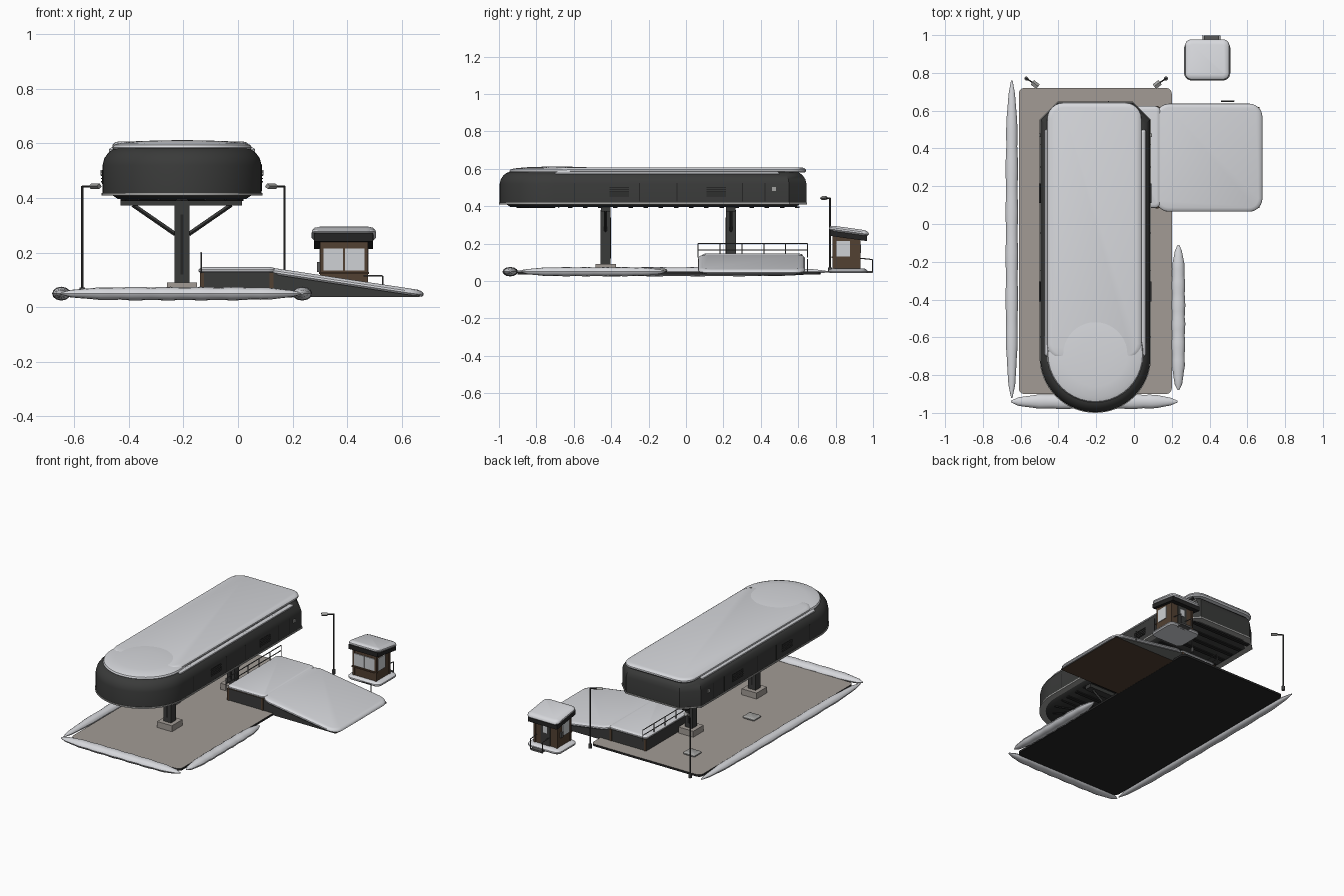
import bpy, bmesh, math
from mathutils import Vector

if "Cube" in bpy.data.objects:
    bpy.data.objects.remove(bpy.data.objects["Cube"])

def mat(name, r, g, b):
    m = bpy.data.materials.new(name)
    m.diffuse_color = (r, g, b, 1)
    m.use_nodes = True
    m.node_tree.nodes["Principled BSDF"].inputs["Base Color"].default_value = m.diffuse_color
    return m

SNOW = mat("snow", 0.68, 0.69, 0.72)
PAVE = mat("paving", 0.36, 0.33, 0.30)
DARK = mat("charcoal", 0.042, 0.043, 0.042)
BLACK = mat("near_black", 0.018, 0.018, 0.018)
BROWN = mat("brown_wood", 0.085, 0.052, 0.032)
METAL = mat("grey_metal", 0.10, 0.10, 0.10)
TRIM = mat("pale_trim", 0.36, 0.36, 0.35)
GLASS = mat("pale_glass", 0.62, 0.64, 0.66)

def finish(name, bm, *mats):
    bmesh.ops.recalc_face_normals(bm, faces=bm.faces)
    me = bpy.data.meshes.new(name)
    bm.to_mesh(me)
    bm.free()
    for m in mats:
        me.materials.append(m)
    me.shade_smooth()
    me.set_sharp_from_angle(angle=math.radians(35))
    ob = bpy.data.objects.new(name, me)
    bpy.context.collection.objects.link(ob)
    return ob

def loft(name, rings, *mats):
    """Skin a list of equally long point rings and cap both ends."""
    bm = bmesh.new()
    rows = [[bm.verts.new(p) for p in r] for r in rings]
    n = len(rows[0])
    for a, b in zip(rows, rows[1:]):
        for i in range(n):
            bm.faces.new((a[i], a[(i + 1) % n], b[(i + 1) % n], b[i]))
    bm.faces.new(rows[0][::-1])
    bm.faces.new(rows[-1])
    return finish(name, bm, *mats)

def box(name, x0, x1, y0, y1, z0, z1, m, shear=lambda x, y: 0):
    pts = [(x0, y0), (x1, y0), (x1, y1), (x0, y1)]
    return loft(name, [[(x, y, z + shear(x, y)) for x, y in pts] for z in (z0, z1)], m)

def rod(name, p, q, r, m, sides=8):
    p, q = Vector(p), Vector(q)
    d = (q - p).normalized()
    u = d.orthogonal().normalized()
    v = d.cross(u)
    turn = [math.tau * (i + 0.5) / sides for i in range(sides)]
    return loft(name, [[c + r * (u * math.cos(t) + v * math.sin(t)) for t in turn] for c in (p, q)], m)

def rounded(x0, x1, y0, y1, r, i=0.0):
    pts = []
    for k, (cx, cy) in enumerate([(x1 - r, y1 - r), (x0 + r, y1 - r), (x0 + r, y0 + r), (x1 - r, y0 + r)]):
        for s in range(7):
            t = math.pi / 2 * (k + s / 6)
            pts.append((cx + (r - i) * math.cos(t), cy + (r - i) * math.sin(t)))
    return pts

def snow_slab(name, x0, x1, y0, y1, z0, z1, r=0.05, shear=lambda x, y: 0, m=SNOW):
    h = z1 - z0
    prof = [(0, 0.3), (0.3, 0), (0.6, 0.05), (0.85, 0.3), (1, 0.9)]
    return loft(name, [[(x, y, z0 + h * f + shear(x, y)) for x, y in rounded(x0, x1, y0, y1, r, i * h)]
                       for f, i in prof], m)

# Paved ground slab with dark underside
slab = loft("ground_slab", [[(x, y, z) for x, y in rounded(-0.61, 0.2, -0.9, 0.72, 0.03)]
                            for z in (0.036, 0.05)], PAVE, BLACK)
for p in slab.data.polygons:
    p.material_index = 1 if p.normal.z < 0.5 else 0

# Ploughed snow banks: tapered mounds along the slab edges
def bank(name, a, b, w):
    a, b = Vector(a), Vector(b)
    d = (b - a).normalized()
    side = Vector((d.y, -d.x))
    rings = []
    for k in range(25):
        t = k / 24
        s = max(0.12, (1 - abs(2 * t - 1) ** 5) ** 0.6) * (1 + 0.06 * math.sin(k * 1.9))
        c = a.lerp(b, t)
        ring = []
        for j in range(12):
            q = math.tau * j / 12
            o = c + side * (w / 2 * s * math.cos(q))
            ring.append((o.x, o.y, 0.05 + 0.024 * s * math.sin(q)))
        rings.append(ring)
    return loft(name, rings, SNOW)

bank("snow_bank_left", (-0.632, -0.92), (-0.632, 0.76), 0.064)
bpy.data.objects["snow_bank_left"].location.x = -0.015
bank("snow_bank_front", (-0.65, -0.94), (0.23, -0.94), 0.078)
bank("snow_bank_right", (0.235, -0.88), (0.235, -0.11), 0.07)

# Canopy: round at the front, chamfered at the back
CX, R = -0.205, 0.295
def canopy_ring(z, i):
    pts = []
    for k in range(33):
        t = math.pi * (1 + k / 32)
        pts.append((CX + (R - i) * math.cos(t), -0.705 + (R - i) * math.sin(t), z))
    e, yb = R - i, 0.648 - i
    c = 0.095 - 0.4 * i
    return pts + [(CX + e, yb - c, z), (CX + e - c, yb, z), (CX - e + c, yb, z), (CX - e, yb - c, z)]

loft("canopy_body", [canopy_ring(z, i) for z, i in
     [(0.419, 0.004), (0.52, 0.004), (0.545, 0.01), (0.565, 0.024), (0.578, 0.04), (0.585, 0.06)]], DARK)
loft("canopy_trim", [canopy_ring(0.41, 0), canopy_ring(0.419, 0)], TRIM)
loft("canopy_soffit", [canopy_ring(0.397, 0.06), canopy_ring(0.41, 0.04)], DARK)

# Underside joists and the radial ribs of the round end
for k in range(16):
    y = -0.62 + k * 0.081
    box("soffit_joist", -0.43, 0.02, y - 0.012, y + 0.012, 0.39, 0.399, BLACK)
for k in range(9):
    t = math.pi * (1 + k / 8)
    c, s = math.cos(t), math.sin(t)
    rod("soffit_rib", (CX + 0.06 * c, -0.68 + 0.06 * s, 0.396), (CX + 0.225 * c, -0.68 + 0.225 * s, 0.396), 0.006, BLACK, 4)

# Louvred vents, seams and panels along both canopy sides
for s in (-1, 1):
    xs = CX + s * (R - 0.004)
    for y0 in (-0.41, 0.11):
        box("vent_panel", *sorted((xs, xs + s * 0.002)), y0, y0 + 0.105, 0.452, 0.502, BLACK)
        for k in range(4):
            z = 0.457 + k * 0.012
            box("vent_slat", *sorted((xs, xs + s * 0.006)), y0, y0 + 0.105, z, z + 0.005, DARK)
    for y in (-0.6, -0.25, -0.05, 0.3, 0.42):
        box("side_seam", *sorted((xs, xs + s * 0.001)), y, y + 0.004, 0.425, 0.525, BLACK)
    box("side_lamp", *sorted((xs, xs + s * 0.008)), 0.46, 0.48, 0.482, 0.502, TRIM)
    snow_slab("roof_edge_snow", *sorted((CX + s * 0.236, CX + s * 0.268)), -0.7, 0.5, 0.566, 0.587, 0.012)

# Roof snow: long slab and round front mound
snow_slab("roof_snow", -0.46, 0.04, -0.72, 0.642, 0.58, 0.608, 0.085)
loft("roof_snow_mound", [[(CX + r * math.cos(math.tau * k / 40), -0.69 + r * math.sin(math.tau * k / 40), z)
     for k in range(40)] for z, r in [(0.575, 0.25), (0.585, 0.255), (0.595, 0.25), (0.602, 0.23),
                                      (0.608, 0.17), (0.611, 0.09), (0.612, 0.02)]], SNOW)

# Columns with feet, crossbeams and braces
for y in (-0.43, 0.24):
    box("column", CX - 0.028, CX + 0.028, y - 0.026, y + 0.026, 0.08, 0.38, DARK)
    box("column_foot", CX - 0.055, CX + 0.055, y - 0.055, y + 0.055, 0.05, 0.09, PAVE)
    box("crossbeam", -0.43, 0.015, y - 0.025, y + 0.025, 0.372, 0.4, DARK)
    for s in (-1, 1):
        rod("brace", (CX + s * 0.025, y, 0.268), (CX + s * 0.18, y, 0.375), 0.008, DARK, 4)
        box("column_slot", CX - 0.006, CX + 0.006, *sorted((y + s * 0.026, y + s * 0.028)), 0.12, 0.34, BLACK)
for y in (-0.14, 0.49):
    snow_slab("ground_block", -0.435, -0.345, y - 0.04, y + 0.04, 0.05, 0.066, 0.012, m=TRIM)

# Entrance deck and ramp: dark sides, brown top and underside
prof = [(-0.14, 0.037), (0.665, 0.037), (0.665, 0.045), (0.13, 0.127), (-0.14, 0.127)]
ramp = loft("entrance_ramp", [[(x, y, z) for x, z in prof] for y in (0.085, 0.62)], DARK, BROWN)
for p in ramp.data.polygons:
    p.material_index = 1 if abs(p.normal.z) > 0.5 else 0
for y0 in (0.081, 0.62):
    for x in (-0.14, 0.115):
        box("ramp_post", x, x + 0.015, y0, y0 + 0.004, 0.037, 0.127, BROWN)
snow_slab("deck_snow", -0.145, 0.14, 0.085, 0.625, 0.126, 0.147, 0.03)
snow_slab("ramp_snow", 0.115, 0.68, 0.065, 0.637, 0.122, 0.146, 0.07, lambda x, y: -0.15 * (x - 0.115))

# Railings
for k in range(6):
    y = 0.065 + k * 0.117
    rod("rail_post", (-0.135, y, 0.125), (-0.135, y, 0.2), 0.003, METAL, 6)
for z in (0.165, 0.2):
    rod("rail_bar", (-0.135, 0.065, z), (-0.135, 0.65, z), 0.003, METAL, 6)
rod("booth_rail_post", (0.53, 0.65, 0.05), (0.53, 0.65, 0.115), 0.003, METAL, 6)
rod("booth_rail_bar", (0.46, 0.65, 0.115), (0.53, 0.65, 0.115), 0.003, METAL, 6)
for x in (0.365, 0.455):
    rod("step_rail_post", (x, 0.997, 0.045), (x, 0.997, 0.115), 0.003, METAL, 6)
    rod("step_rail_bar", (x, 0.93, 0.122), (x, 0.997, 0.115), 0.003, METAL, 6)

# Ticket booth with sloped snowy roof
snow_slab("booth_base_snow", 0.265, 0.51, 0.76, 0.97, 0.043, 0.068, 0.04)
box("booth_step", 0.37, 0.45, 0.95, 0.998, 0.043, 0.055, METAL)
box("booth_walls", 0.303, 0.473, 0.787, 0.928, 0.06, 0.25, BROWN)
for x in (0.3, 0.462):
    for y in (0.784, 0.918):
        box("booth_corner", x, x + 0.014, y, y + 0.014, 0.06, 0.24, BROWN)
tilt = lambda x, y: -0.14 * (y - 0.765)
box("booth_roof", 0.278, 0.494, 0.77, 0.968, 0.242, 0.272, BLACK, tilt)
snow_slab("booth_roof_snow", 0.27, 0.505, 0.764, 0.978, 0.27, 0.299, 0.035, tilt)
for x in (0.313, 0.391):
    box("front_pane", x, x + 0.072, 0.782, 0.787, 0.135, 0.215, GLASS)
box("front_sill", 0.296, 0.48, 0.778, 0.79, 0.122, 0.13, BROWN)
for x0, x1 in ((0.473, 0.478), (0.298, 0.303)):
    box("side_pane", x0, x1, 0.805, 0.878, 0.13, 0.215, GLASS)
box("booth_door", 0.355, 0.425, 0.928, 0.932, 0.065, 0.225, DARK)
box("door_pane", 0.375, 0.405, 0.932, 0.935, 0.15, 0.195, GLASS)
box("booth_meter", 0.29, 0.3, 0.88, 0.905, 0.13, 0.165, METAL)

# Lamp posts at the back corners, heads turned inward
for x, s in ((-0.57, 1), (0.17, -1)):
    rod("lamp_pole", (x, 0.77, 0.05), (x, 0.77, 0.445), 0.0045, DARK)
    rod("lamp_foot", (x, 0.77, 0.045), (x, 0.77, 0.072), 0.011, METAL)
    rod("lamp_arm", (x, 0.77, 0.443), (x + s * 0.035, 0.748, 0.443), 0.004, DARK)
    rod("lamp_head", (x + s * 0.032, 0.75, 0.443), (x + s * 0.062, 0.727, 0.443), 0.015, TRIM, 4)
    head = bpy.context.collection.objects[-1]
    head.scale.z, head.location.z = 0.7, 0.443 * 0.3
